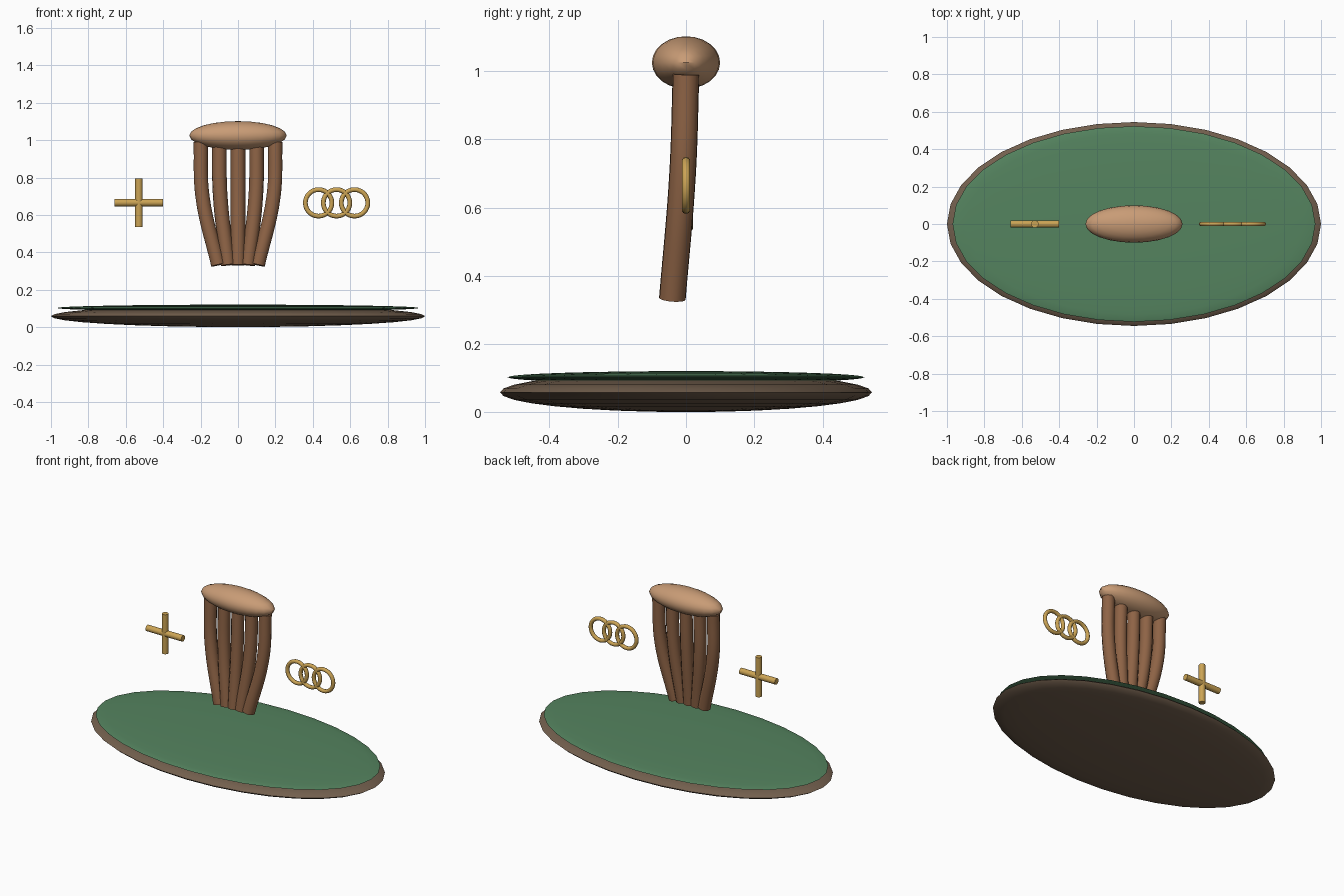
import bpy
from math import pi

if "Cube" in bpy.data.objects:
    bpy.data.objects.remove(bpy.data.objects["Cube"])


def material(name, rgb):
    m = bpy.data.materials.new(name)
    m.diffuse_color = (*rgb, 1)
    m.use_nodes = True
    m.node_tree.nodes["Principled BSDF"].inputs["Base Color"].default_value = m.diffuse_color
    return m


WOOD = material("dark_wood", (0.17, 0.115, 0.075))
FELT = material("green_felt", (0.09, 0.23, 0.115))
SKIN = material("tan", (0.58, 0.33, 0.18))
BROWN = material("brown", (0.27, 0.125, 0.06))
GOLD = material("gold", (0.6, 0.37, 0.09))


def finish(name, mat):
    o = bpy.context.object
    o.name = name
    o.data.materials.append(mat)
    bpy.ops.object.transform_apply(location=False, rotation=True, scale=True)
    bpy.ops.object.shade_smooth_by_angle(angle=pi / 4)
    return o


def ellipsoid(name, z, radii, mat, seg, rings):
    bpy.ops.mesh.primitive_uv_sphere_add(segments=seg, ring_count=rings, location=(0, 0, z))
    bpy.context.object.scale = radii
    finish(name, mat)


def tube(name, points, radius, mat):
    cu = bpy.data.curves.new(name, 'CURVE')
    cu.dimensions = '3D'
    cu.bevel_depth, cu.bevel_resolution = radius, 4
    cu.resolution_u, cu.use_fill_caps = 8, True
    sp = cu.splines.new('BEZIER')
    sp.bezier_points.add(len(points) - 1)
    for bp, p in zip(sp.bezier_points, points):
        bp.co = p
        bp.handle_left_type = bp.handle_right_type = 'AUTO'
    o = bpy.data.objects.new(name, cu)
    bpy.context.collection.objects.link(o)
    bpy.ops.object.select_all(action='DESELECT')
    o.select_set(True)
    bpy.context.view_layer.objects.active = o
    bpy.ops.object.convert(target='MESH')
    finish(name, mat)


# Oval base with a thin green top
ellipsoid("base", 0.059, (1, 0.545, 0.058), WOOD, 32, 16)
ellipsoid("green_top", 0.103, (0.97, 0.523, 0.018), FELT, 32, 16)

# Palm with five fingers hanging down and curling inwards
ellipsoid("palm", 1.025, (0.26, 0.1, 0.077), SKIN, 24, 12)
for i in range(-2, 3):
    s = i / 2
    tube(f"finger_{i + 3}",
         [(0.2 * s, 0, 0.99), (0.19 * s, -0.01, 0.7), (0.106 * s, -0.04, 0.333)],
         0.039, BROWN)

# Floating cross
for name, rot in (("cross_upright", 0), ("cross_bar", pi / 2)):
    bpy.ops.mesh.primitive_cylinder_add(vertices=16, radius=0.02, depth=0.26,
                                        location=(-0.53, 0, 0.666), rotation=(0, rot, 0))
    finish(name, GOLD)

# Chain of three overlapping rings
for i in range(3):
    bpy.ops.mesh.primitive_torus_add(major_radius=0.071, minor_radius=0.0125,
                                     major_segments=28, minor_segments=10,
                                     location=(0.431 + 0.096 * i, 0, 0.665),
                                     rotation=(pi / 2, 0, 0))
    finish(f"ring_{i + 1}", GOLD)
